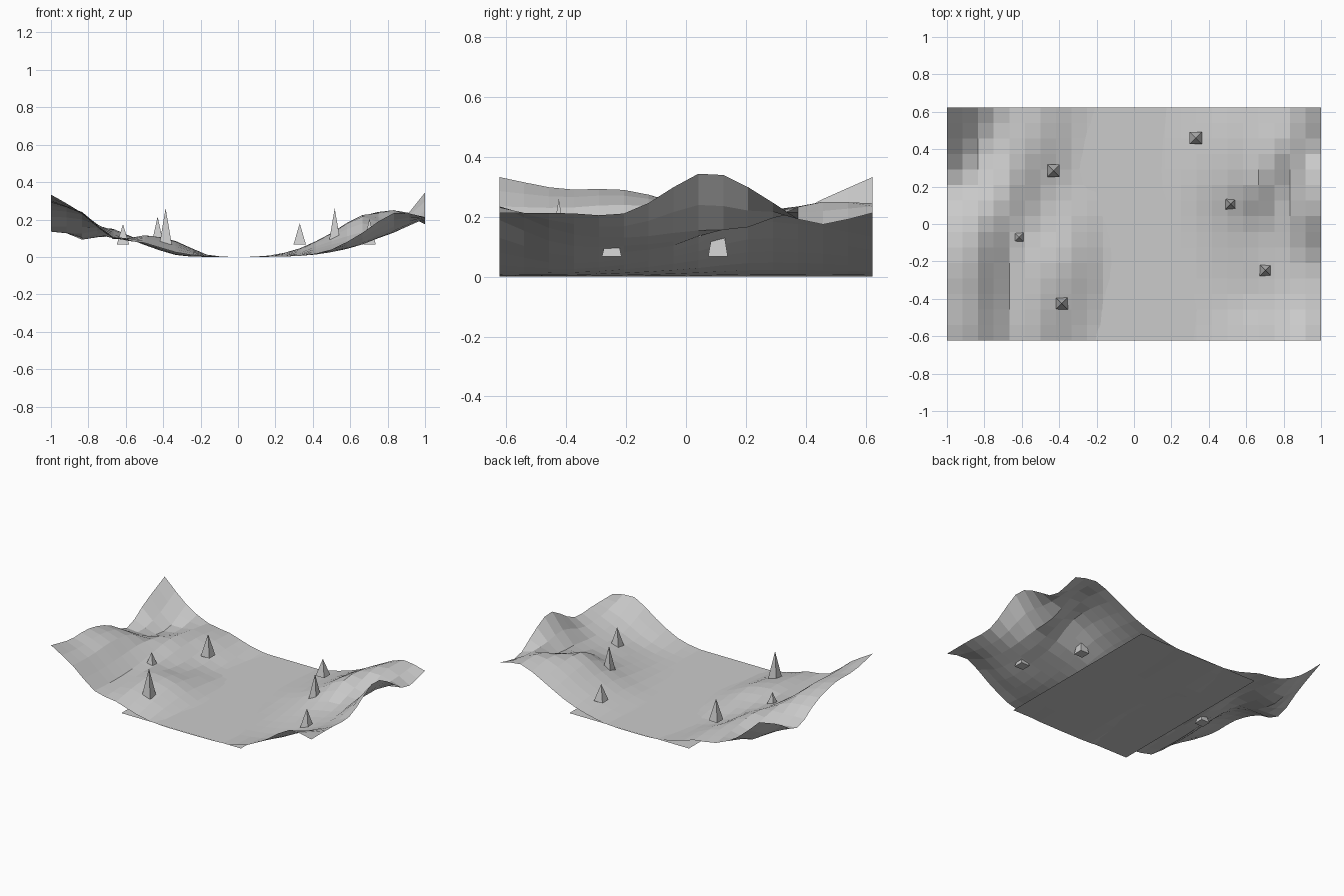
import bpy, bmesh, math

if "Cube" in bpy.data.objects:
    bpy.data.objects.remove(bpy.data.objects["Cube"])

HALF_Y = 0.624
WATER_Z = 0.006

grey = bpy.data.materials.new("plain grey")
grey.diffuse_color = (0.6, 0.6, 0.6, 1)
grey.use_nodes = True
grey.node_tree.nodes["Principled BSDF"].inputs["Base Color"].default_value = grey.diffuse_color


def finish(bm, name):
    me = bpy.data.meshes.new(name)
    bm.to_mesh(me)
    bm.free()
    me.materials.append(grey)
    ob = bpy.data.objects.new(name, me)
    bpy.context.collection.objects.link(ob)
    return ob


# Control heights of the valley: rows front to back, columns left to right
HEIGHTS = [
    [.333, .235, .105, .075, .025, .002, 0, .001, .007, .04, .13, .235, .213],
    [.293, .23, .095, .105, .065, .006, 0, .001, .006, .025, .07, .15, .213],
    [.29, .24, .10, .115, .085, .012, 0, .001, .012, .04, .082, .13, .211],
    [.235, .215, .125, .072, .052, .007, 0, .003, .025, .075, .115, .15, .302],
    [.135, .125, .15, .065, .013, .001, 0, .007, .045, .125, .215, .165, .292],
    [.24, .095, .125, .085, .015, .001, 0, .007, .045, .12, .215, .245, .177],
    [.333, .185, .10, .075, .025, .002, 0, .005, .035, .09, .175, .245, .213],
]


def spline(vals, t):
    """Smooth curve through evenly spaced values, t from 0 to 1."""
    n = len(vals) - 1
    i = min(int(t * n), n - 1)
    f = t * n - i
    p1, p2 = vals[i], vals[i + 1]
    p0 = vals[i - 1] if i > 0 else 2 * p1 - p2
    p3 = vals[i + 2] if i + 2 <= n else 2 * p2 - p1
    return p1 + 0.5 * f * (p2 - p0 + f * (2 * p0 - 5 * p1 + 4 * p2 - p3
                                         + f * (3 * (p1 - p2) + p3 - p0)))


def height(x, y):
    column = [spline(row, (x + 1) / 2) for row in HEIGHTS]
    z = spline(column, (y + HALF_Y) / (2 * HALF_Y))
    # Extra peak on the right rim
    z += 0.04 * math.exp(-((x - 1) / .1) ** 2 - ((y - .075) / .1) ** 2)
    return max(0.0, z)


def sheet(name, half_x, nx, ny, zfunc):
    bm = bmesh.new()
    rows = []
    for j in range(ny + 1):
        y = HALF_Y * (2 * j / ny - 1)
        row = []
        for i in range(nx + 1):
            x = half_x * (2 * i / nx - 1)
            row.append(bm.verts.new((x, y, zfunc(x, y))))
        rows.append(row)
    for a, b in zip(rows, rows[1:]):
        for i in range(nx):
            bm.faces.new((a[i], a[i + 1], b[i + 1], b[i]))
    return finish(bm, name)


# Faceted valley floor and banks
sheet("valley_terrain", 1.0, 24, 15, height)
# Flat river strip
sheet("river_surface", 0.46, 1, 1, lambda x, y: WATER_Z)

# Four-sided trees: x, y, tip height
TREES = [(-.43, .285, .215), (-.615, -.07, .175), (-.387, -.425, .26),
         (.33, .46, .18), (.517, .107, .26), (.703, -.248, .205)]
BASE_Z, WIDTH = 0.067, 0.066
for k, (x, y, tip) in enumerate(TREES, 1):
    bm = bmesh.new()
    h = WIDTH / 2
    base = [bm.verts.new((x + sx * h, y + sy * h, BASE_Z))
            for sx, sy in ((-1, -1), (1, -1), (1, 1), (-1, 1))]
    top = bm.verts.new((x, y, tip))
    for i in range(4):
        bm.faces.new((base[i], base[(i + 1) % 4], top))
    bm.faces.new(base[::-1])
    finish(bm, "tree_%d" % k)
